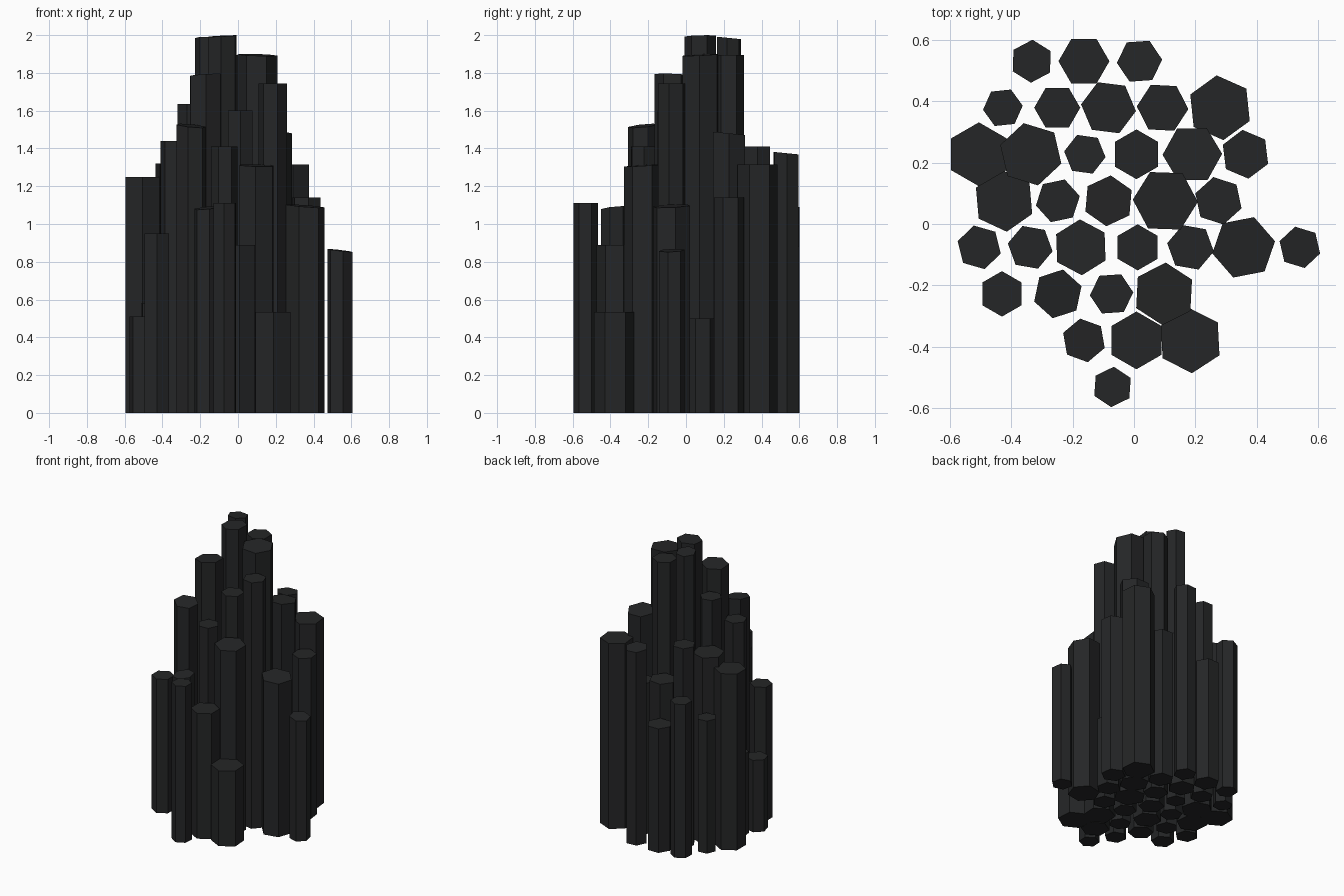
import bpy, bmesh
from math import radians, cos, sin

stone = bpy.data.materials.new("dark_stone")
stone.diffuse_color = (0.018, 0.019, 0.02, 1)


def column(name, x, y, radius, turn, height, tilt=(0, 0)):
    """Six-sided pillar whose top face leans slightly by the tilt slopes."""
    bm = bmesh.new()
    offsets = [(radius * cos(radians(turn + 60 * i)),
                radius * sin(radians(turn + 60 * i))) for i in range(6)]
    low = [bm.verts.new((dx, dy, 0)) for dx, dy in offsets]
    high = [bm.verts.new((dx, dy, height + dx * tilt[0] + dy * tilt[1]))
            for dx, dy in offsets]
    bm.faces.new(low[::-1])
    bm.faces.new(high)
    for i in range(6):
        j = (i + 1) % 6
        bm.faces.new((low[i], low[j], high[j], high[i]))
    mesh = bpy.data.meshes.new(name)
    bm.to_mesh(mesh)
    bm.free()
    mesh.materials.append(stone)
    obj = bpy.data.objects.new(name, mesh)
    obj.location = (x, y, 0)
    bpy.context.collection.objects.link(obj)


# Staggered rows from back to front: row y, then (x, radius, turn, height)
STEP = 0.1515
rows = [
    [(-.333, .070, 28, 1.09), (-.163, .083, 0, .88), (.018, .074, 4, 1.375)],
    [(-.427, .065, 6, .94), (-.25, .075, 0, 1.41), (-.083, .090, -7, 1.12),
     (.093, .084, -3, 1.07), (.28, .106, 36, 1.315)],
    [(-.505, .104, 30, 1.25), (-.336, .104, 43, 1.32), (-.16, .068, -8, 1.985),
     (.008, .081, 30, 1.895), (.19, .097, 1, 1.48), (.363, .080, 37, 1.14)],
    [(-.423, .101, 35, .58), (-.248, .073, 12, 1.635), (-.083, .083, 25, 1.995),
     (.102, .106, -2, 1.895), (.275, .079, 42, .50)],
    [(-.504, .073, 44, .51), (-.338, .074, -10, 1.44), (-.173, .091, 32, 1.79),
     (.012, .075, 30, 1.60), (.184, .077, -10, 1.745), (.357, .104, 11, 1.095),
     (.54, .069, 43, .86)],
    [(-.43, .074, 30, .95), (-.248, .081, 18, 1.52), (-.073, .071, 4, 1.41),
     (.098, .102, 27, 1.31)],
    [(-.163, .072, 40, 1.085), (.008, .094, 30, .89), (.183, .107, 33, .535)],
    [(-.07, .066, 26, 1.11)],
]

# Lean of the tops that are visibly sloped: (row, index) -> slopes
tilts = {
    (0, 2): (0, -.1), (2, 2): (0, -.1), (2, 4): (0, -.1), (3, 2): (.05, .03),
    (3, 3): (-.03, .05), (4, 2): (.07, -.04), (4, 5): (-.08, .05),
    (4, 6): (-.12, .04), (5, 1): (-.1, .1), (5, 3): (-.03, .06),
    (6, 0): (.1, .1),
}

# Pillar cluster
count = 0
for r, row in enumerate(rows):
    for c, (x, radius, turn, height) in enumerate(row):
        count += 1
        column(f"stone_column_{count:02d}", x, .53 - STEP * r, radius, turn,
               height, tilts.get((r, c), (0, 0)))
